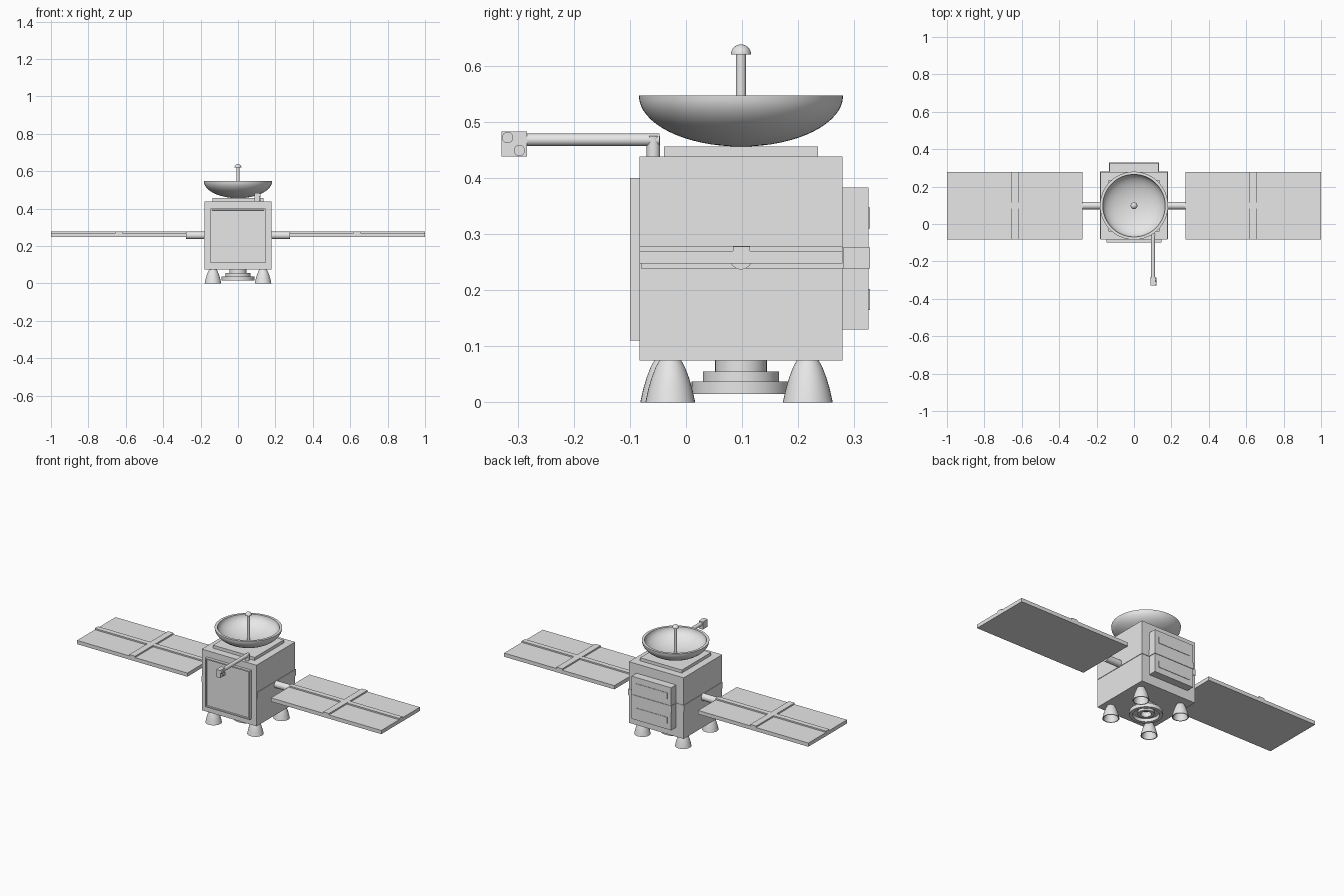
import bpy, bmesh, math
from mathutils import Matrix, Vector

cube = bpy.data.objects.get("Cube")
if cube:
    bpy.data.objects.remove(cube, do_unlink=True)

grey = bpy.data.materials.new("light_grey")
grey.use_nodes = True
grey.diffuse_color = (0.8, 0.8, 0.8, 1)
grey.node_tree.nodes["Principled BSDF"].inputs["Base Color"].default_value = (0.8, 0.8, 0.8, 1)

CY = 0.098  # depth of the body's axis


def finish(name, bm, smooth=False):
    bmesh.ops.recalc_face_normals(bm, faces=bm.faces)
    mesh = bpy.data.meshes.new(name)
    bm.to_mesh(mesh)
    bm.free()
    mesh.materials.append(grey)
    ob = bpy.data.objects.new(name, mesh)
    bpy.context.collection.objects.link(ob)
    if smooth:
        bpy.ops.object.select_all(action='DESELECT')
        ob.select_set(True)
        bpy.context.view_layer.objects.active = ob
        bpy.ops.object.shade_smooth_by_angle(angle=math.radians(35))
    return ob


def box_mesh(x, y, z):
    bm = bmesh.new()
    bmesh.ops.create_cube(bm, size=1)
    for v in bm.verts:
        v.co = [lo + (c + 0.5) * (hi - lo) for c, (lo, hi) in zip(v.co, (x, y, z))]
    return bm


def box(name, x, y, z):
    return finish(name, box_mesh(x, y, z))


def rod(name, a, b, r):
    a, b = Vector(a), Vector(b)
    turn = (b - a).to_track_quat('Z', 'Y').to_matrix().to_4x4()
    bm = bmesh.new()
    bmesh.ops.create_cone(bm, cap_ends=True, segments=32, radius1=r, radius2=r,
                          depth=(b - a).length, matrix=Matrix.Translation((a + b) / 2) @ turn)
    return finish(name, bm, True)


def lathe(name, profile, x, y, steps=48):
    """Spin (radius, height) points around a vertical axis."""
    bm = bmesh.new()
    verts = [bm.verts.new((r, 0, z)) for r, z in profile]
    edges = [bm.edges.new(pair) for pair in zip(verts, verts[1:])]
    bmesh.ops.spin(bm, geom=verts + edges, cent=(0, 0, 0), axis=(0, 0, 1),
                   angle=math.tau, steps=steps)
    bmesh.ops.remove_doubles(bm, verts=bm.verts, dist=1e-5)
    bmesh.ops.translate(bm, verts=bm.verts, vec=(x, y, 0))
    return finish(name, bm, True)


# Main body and the thin strap around its sides and back
box("body", (-0.18, 0.18), (-0.083, 0.279), (0.075, 0.438))
box("body_strap", (-0.183, 0.183), (-0.08, 0.282), (0.239, 0.276))

# Front hatch with a sunken centre
bm = box_mesh((-0.147, 0.147), (-0.1, -0.08), (0.11, 0.4))
front = min(bm.faces, key=lambda f: f.calc_center_median().y)
bmesh.ops.inset_region(bm, faces=[front], thickness=0.01)
bmesh.ops.inset_region(bm, faces=[front], thickness=0.002, depth=-0.006)
finish("front_hatch", bm)

# Rear equipment box with strap and raised plates
box("rear_box", (-0.13, 0.13), (0.27, 0.325), (0.13, 0.383))
box("rear_strap", (-0.133, 0.133), (0.27, 0.328), (0.239, 0.276))
for name, z in (("upper", 0.31), ("lower", 0.165)):
    box(name + "_rear_plate", (-0.105, 0.105), (0.32, 0.3275), (z, z + 0.037))

# Solar wings with raised ribs
for name, s in (("left", 1), ("right", -1)):
    def span(a, b):
        return tuple(sorted((s * a, s * b)))
    rod(name + "_wing_shaft", (s * 0.17, CY, 0.257), (s * 0.277, CY, 0.257), 0.02)
    box(name + "_wing", span(0.275, 1), (-0.083, 0.279), (0.248, 0.27))
    box(name + "_wing_long_rib", span(0.275, 1), (0.084, 0.114), (0.265, 0.278))
    box(name + "_wing_cross_rib", span(0.618, 0.656), (-0.083, 0.279), (0.265, 0.2785))

# Dish on its mounting plate
box("dish_mount", (-0.137, 0.137), (-0.039, 0.235), (0.43, 0.456))
quarter = [i / 16 * math.pi / 2 for i in range(17)]
outer = [(0.182 * math.sin(t), 0.547 - 0.091 * math.cos(t)) for t in quarter]
inner = [(0.167 * math.sin(t), 0.547 - 0.078 * math.cos(t)) for t in reversed(quarter)]
lathe("dish", outer + inner, 0, CY, 64)
rod("dish_feed", (0, CY, 0.46), (0, CY, 0.622), 0.009)
cap = [(0.018 * math.sin(t), 0.62 + 0.018 * math.cos(t)) for t in quarter]
lathe("feed_cap", cap + [(0, 0.62)], 0, CY, 32)

# Camera boom
rod("boom_post", (0.102, -0.058, 0.43), (0.102, -0.058, 0.475), 0.012)
rod("boom_arm", (0.102, -0.29, 0.468), (0.102, -0.047, 0.468), 0.011)
box("camera", (0.088, 0.114), (-0.329, -0.283), (0.438, 0.483))
for name, y, z in (("upper", -0.318, 0.472), ("lower", -0.297, 0.449)):
    rod(name + "_lens", (0.11, y, z), (0.12, y, z), 0.01)

# Hollow corner thrusters
bell = [(0.019, 0.076), (0.026, 0.063), (0.033, 0.045), (0.039, 0.025), (0.0445, 0)]
hollow = [(r - 0.005, z) for r, z in reversed(bell[1:])]
for side, x in (("left", 0.134), ("right", -0.134)):
    for end, y in (("front", -0.028 if x > 0 else -0.037), ("rear", 0.217)):
        lathe(f"{end}_{side}_thruster", [(0, 0.076)] + bell + hollow + [(0, 0.063)], x, y, 32)

# Stepped central engine with a ringed, open underside
lathe("main_engine", [(0, 0.076), (0.046, 0.076), (0.046, 0.055), (0.068, 0.055),
                      (0.068, 0.037), (0.088, 0.037), (0.088, 0.015), (0.07, 0.015),
                      (0.07, 0.034), (0.044, 0.034), (0.044, 0.02), (0.028, 0.02),
                      (0.028, 0.05), (0, 0.05)], 0, CY)
